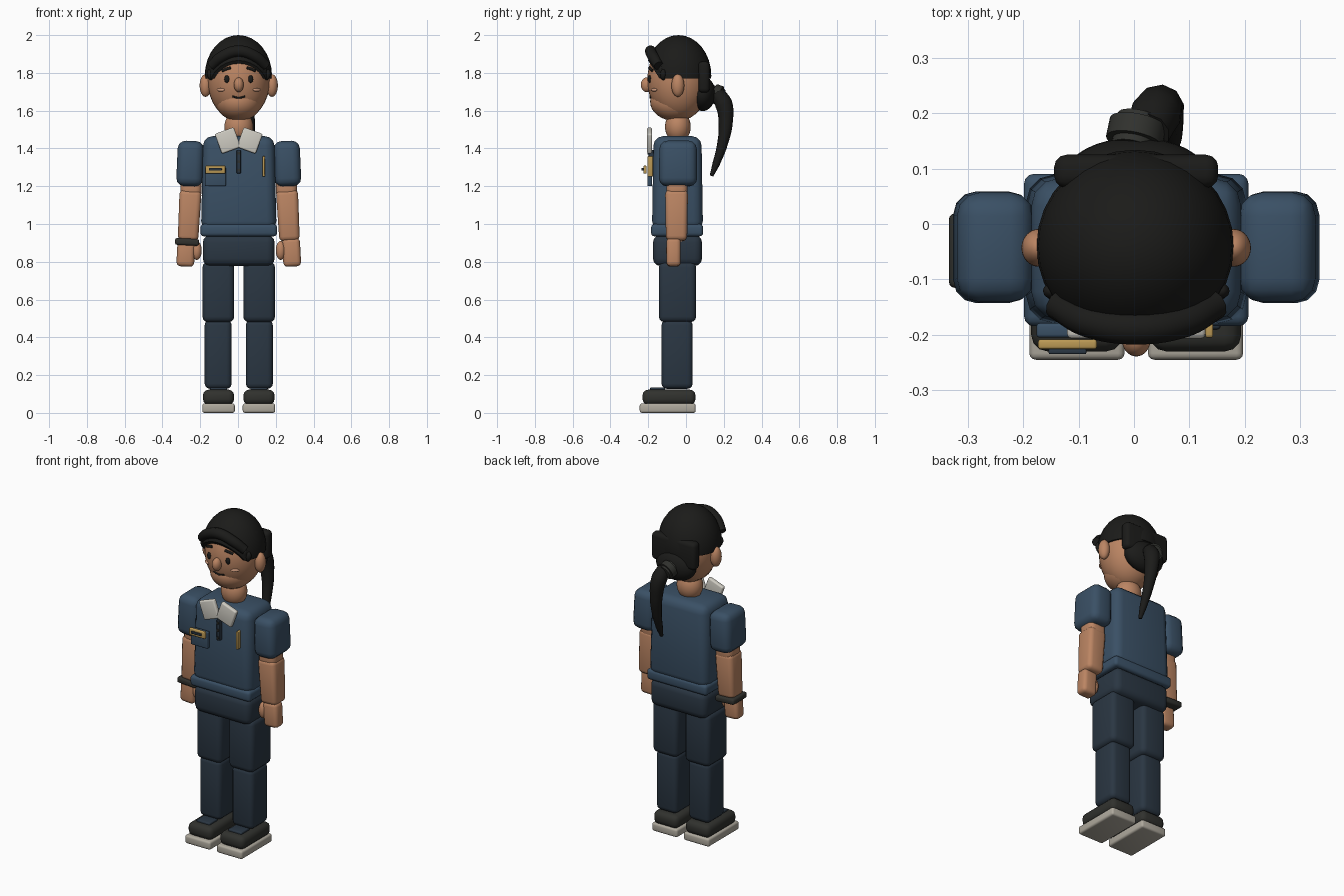
import bpy, bmesh, math
from mathutils import Matrix, Vector

if "Cube" in bpy.data.objects:
    bpy.data.objects.remove(bpy.data.objects["Cube"])

CX = 0.004  # body mid-line


def material(name, rgb):
    m = bpy.data.materials.new(name)
    m.diffuse_color = (*rgb, 1)
    m.use_nodes = True
    m.node_tree.nodes["Principled BSDF"].inputs["Base Color"].default_value = m.diffuse_color
    return m


SHIRT = material("shirt_blue", (.042, .08, .13))
PANTS = material("trouser_navy", (.023, .037, .055))
SKIN = material("skin", (.50, .235, .125))
BLUSH = material("blush", (.62, .33, .21))
HAIR = material("hair_black", (.011, .011, .010))
SHOE = material("shoe_dark", (.03, .031, .027))
SOLE = material("sole_grey", (.43, .40, .34))
CLOTH = material("collar_white", (.62, .60, .54))
GOLD = material("brass", (.50, .32, .09))


def finish(name, bm, mat, loc=(0, 0, 0), rot=(0, 0, 0)):
    me = bpy.data.meshes.new(name)
    bm.to_mesh(me)
    bm.free()
    me.materials.append(mat)
    ob = bpy.data.objects.new(name, me)
    ob.location = loc
    ob.rotation_euler = [math.radians(a) for a in rot]
    bpy.context.collection.objects.link(ob)
    bpy.ops.object.select_all(action='DESELECT')
    ob.select_set(True)
    bpy.context.view_layer.objects.active = ob
    bpy.ops.object.shade_smooth_by_angle(angle=math.radians(40))
    return ob


def box(name, mat, loc, size, bevel=.01, rot=(0, 0, 0), top=1.0):
    """Rounded box; top scales the upper face."""
    bm = bmesh.new()
    bmesh.ops.create_cube(bm, size=1, matrix=Matrix.Diagonal((*size, 1)))
    for v in bm.verts:
        if v.co.z > 0:
            v.co.x *= top
            v.co.y *= top
    bmesh.ops.bevel(bm, geom=bm.edges[:], offset=bevel, segments=3,
                    profile=.5, affect='EDGES', clamp_overlap=True)
    return finish(name, bm, mat, loc, rot)


def ball(name, mat, loc, radii, rot=(0, 0, 0), cuts=(), seg=32):
    """Ellipsoid; cuts are (point, normal) planes keeping the normal side."""
    bm = bmesh.new()
    bmesh.ops.create_uvsphere(bm, u_segments=seg, v_segments=seg // 2, radius=1,
                              matrix=Matrix.Diagonal((*radii, 1)))
    for point, normal in cuts:
        bmesh.ops.bisect_plane(bm, geom=bm.verts[:] + bm.edges[:] + bm.faces[:],
                               plane_co=Vector(point) - Vector(loc), plane_no=normal,
                               clear_inner=True)
        rim = [e for e in bm.edges if e.is_boundary]
        bmesh.ops.holes_fill(bm, edges=rim, sides=0)
    return finish(name, bm, mat, loc, rot)


def cylinder(name, mat, loc, radius, depth, rot=(0, 0, 0), bevel=.004, seg=24):
    bm = bmesh.new()
    bmesh.ops.create_cone(bm, cap_ends=True, segments=seg, radius1=radius,
                          radius2=radius, depth=depth)
    rims = [e for e in bm.edges if abs(e.verts[0].co.z - e.verts[1].co.z) < 1e-5]
    bmesh.ops.bevel(bm, geom=rims, offset=bevel, segments=2, affect='EDGES')
    return finish(name, bm, mat, loc, rot)


def tube(name, mat, pts):
    """Smooth tube through (x, y, z, radius) points."""
    cu = bpy.data.curves.new(name, 'CURVE')
    cu.dimensions = '3D'
    cu.bevel_depth = 1
    cu.bevel_resolution = 3
    cu.use_fill_caps = True
    sp = cu.splines.new('BEZIER')
    sp.bezier_points.add(len(pts) - 1)
    for bp, p in zip(sp.bezier_points, pts):
        bp.co = p[:3]
        bp.radius = p[3]
        bp.handle_left_type = bp.handle_right_type = 'AUTO'
    cu.materials.append(mat)
    ob = bpy.data.objects.new(name, cu)
    bpy.context.collection.objects.link(ob)
    return ob


# Torso
box("pelvis", PANTS, (CX, -.045, .86), (.38, .26, .165), .04)
box("shirt_hem", SHIRT, (CX, -.047, .967), (.405, .275, .065), .018)
box("shirt_body", SHIRT, (CX, -.045, 1.215), (.40, .27, .50), .05, top=.94)
ball("neck", SKIN, (CX, -.043, 1.515), (.076, .068, .085))

for s, side in ((-1, "right"), (1, "left")):
    X = lambda d: CX + s * d
    # Legs and shoes
    box(side + "_sole", SOLE, (X(.107), -.097, .025), (.172, .296, .05), .012)
    box(side + "_shoe", SHOE, (X(.107), -.09, .083), (.165, .28, .08), .03)
    box(side + "_shoe_tongue", PANTS, (X(.107), -.15, .124), (.09, .08, .022), .006)
    box(side + "_shin", PANTS, (X(.109), -.047, .31), (.143, .165, .365), .028)
    box(side + "_thigh", PANTS, (X(.108), -.045, .64), (.168, .197, .32), .03)
    # Arms
    box(side + "_sleeve", SHIRT, (X(.257), -.042, 1.32), (.142, .203, .24), .042,
        (0, -2 * s, 0), top=.97)
    box(side + "_elbow", SKIN, (X(.253), -.048, 1.19), (.112, .112, .11), .03)
    box(side + "_forearm", SKIN, (X(.262), -.05, 1.045), (.108, .112, .27), .025,
        (0, -3 * s, 0), top=1.08)
    box(side + "_hand", SKIN, (X(.28), -.066, .85), (.094, .076, .15), .022, (0, -3 * s, 0))
    ball(side + "_thumb", SKIN, (X(.222), -.078, .86), (.026, .028, .05))
    # Collar
    box(side + "_collar", CLOTH, (X(.058), -.193, 1.442), (.107, .028, .112), .009,
        (0, 20 * s, 0))
    # Ears
    ball(side + "_ear", SKIN, (X(.176), -.043, 1.733), (.031, .034, .06))

box("wristband", SHOE, (-.27, -.048, .905), (.128, .135, .036), .012, (0, 3, 0))

# Shirt details
box("chest_pocket", SHIRT, (-.12, -.192, 1.25), (.112, .026, .10), .006)
box("badge", GOLD, (-.12, -.217, 1.288), (.106, .018, .042), .005)
box("badge_strip", PANTS, (-.12, -.23, 1.29), (.068, .01, .014), .003)
box("placket", PANTS, (CX, -.185, 1.33), (.022, .025, .125), .004)
for z in (1.285, 1.33, 1.375):
    cylinder("shirt_button", SHOE, (CX, -.2, z), .008, .01, (90, 0, 0), .002, 16)
box("pen", GOLD, (.136, -.19, 1.305), (.014, .03, .108), .004)

# Head
HEAD, RAD = (CX, -.04, 1.762), (.165, .165, .216)
ball("head", SKIN, HEAD, RAD)
ball("jaw", SKIN, (CX, -.058, 1.648), (.122, .132, .102))
ball("nose", SKIN, (CX, -.208, 1.737), (.026, .031, .039))


def face_y(x, z):
    k = 1 - (x / RAD[0]) ** 2 - ((z - HEAD[2]) / RAD[2]) ** 2
    return HEAD[1] - RAD[1] * math.sqrt(k)


for s, side in ((-1, "right"), (1, "left")):
    ball(side + "_eye", HAIR, (CX + s * .063, face_y(.063, 1.767), 1.767),
         (.014, .009, .02), seg=16)
    tube(side + "_eyebrow", HAIR, [(CX + s * x, face_y(x, z) - .002, z, .0075)
                                   for x, z in ((.043, 1.827), (.065, 1.821), (.088, 1.811))])
    ball(side + "_cheek", BLUSH, (CX + s * .095, face_y(.095, 1.71), 1.71),
         (.025, .008, .009), (0, 0, 35 * s), seg=16)
tube("mouth", HAIR, [(CX + x, face_y(x, z) - .001, z, .005)
                     for x, z in ((-.034, 1.676), (0, 1.668), (.034, 1.676))])

# Hair
ball("hair_cap", HAIR, (CX - .002, -.04, 1.785), (.178, .174, .215),
     cuts=[((0, 0, 1.77), (0, 0, 1)), ((0, -.14, 1.77), (0, .11, .07))])
tube("hair_roll", HAIR, [(CX + x, y, z, r) for x, y, z, r in (
    (-.145, -.145, 1.838, .026), (-.085, -.175, 1.888, .03), (0, -.187, 1.915, .031),
    (.085, -.175, 1.888, .03), (.145, -.145, 1.838, .026))])
for x, z in ((.15, 1.79), (.13, 1.81), (.1, 1.843), (.06, 1.865)):
    for s in (-1, 1):
        ball("fringe_tuft", HAIR, (CX + s * x, face_y(min(x, .14), z) + .004, z),
             (.018, .016, .03), (0, 12 * s, 0), seg=12)
box("back_hair_band", HAIR, (CX, .095, 1.778), (.296, .06, .165), .022)
ball("back_hair_bun", HAIR, (CX, .088, 1.69), (.128, .068, .092))
cylinder("hair_tie", SHOE, (CX, .165, 1.685), .052, .06, (70, 0, -12), .012)
tube("ponytail", HAIR, [(.025, .165, 1.69, .04), (.04, .2, 1.635, .046), (.052, .21, 1.54, .038),
                        (.062, .192, 1.42, .028), (.068, .16, 1.32, .02), (.07, .135, 1.255, .01)])
